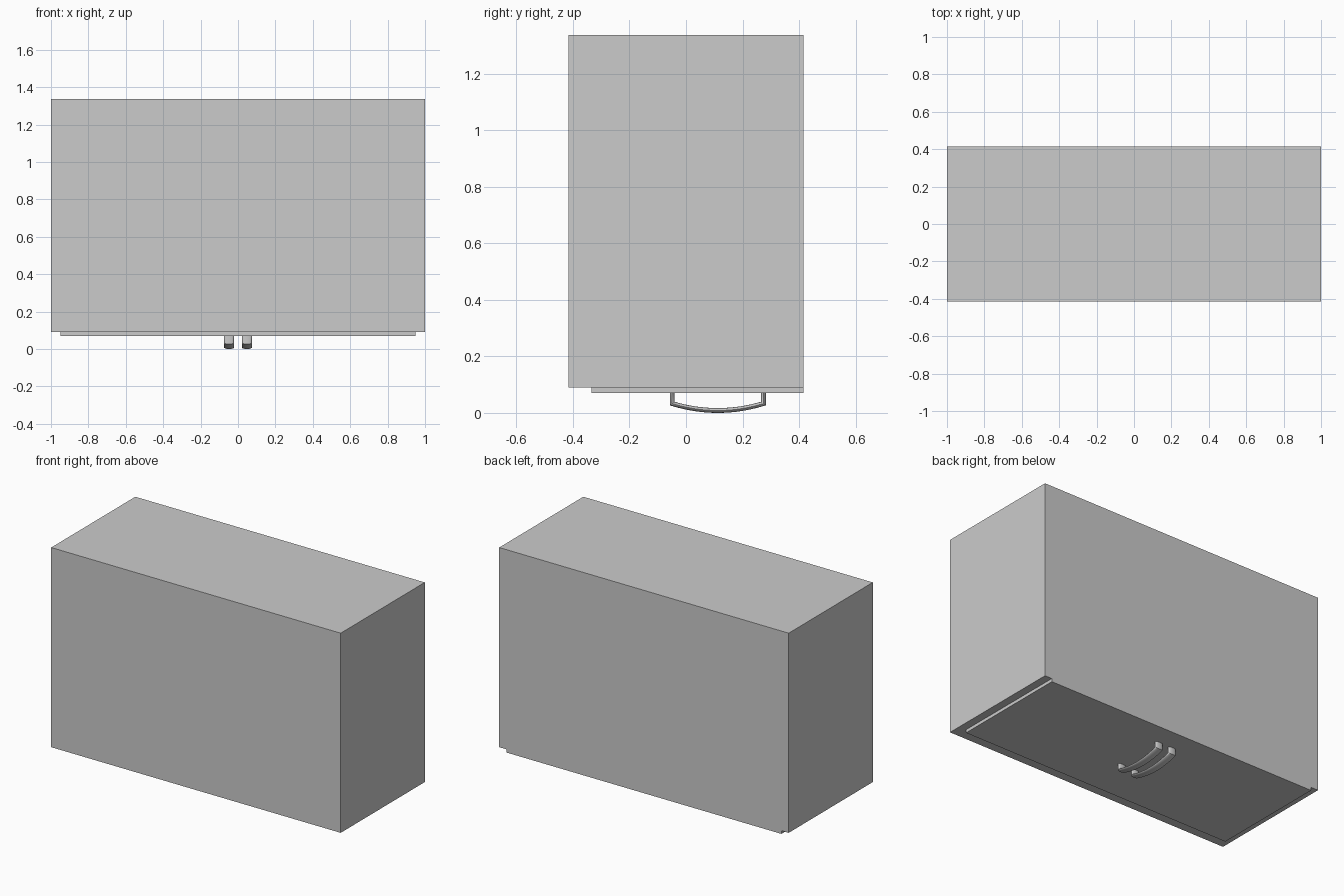
import bpy, bmesh, math
from mathutils import Vector

if "Cube" in bpy.data.objects:
    bpy.data.objects.remove(bpy.data.objects["Cube"])


def box(name, lo, hi):
    bm = bmesh.new()
    bmesh.ops.create_cube(bm, size=1)
    for v in bm.verts:
        v.co = Vector([lo[i] + (v.co[i] + 0.5) * (hi[i] - lo[i]) for i in range(3)])
    return finish(name, bm)


def finish(name, bm):
    bmesh.ops.recalc_face_normals(bm, faces=bm.faces)
    mesh = bpy.data.meshes.new(name)
    bm.to_mesh(mesh)
    bm.free()
    obj = bpy.data.objects.new(name, mesh)
    bpy.context.collection.objects.link(obj)
    return obj


def handle(name, x, width=0.054, thick=0.017, sides=16, steps=14):
    # Path in the YZ plane: leg, bowed grip, leg
    y0, y1, z_end, sag = -0.049, 0.274, 0.033, 0.0245
    path = [Vector((y0, 0.072))]
    for i in range(steps + 1):
        t = i / steps
        path.append(Vector((y0 + (y1 - y0) * t, z_end - sag * 4 * t * (1 - t))))
    path.append(Vector((y1, 0.072)))

    # Oval section swept along the path with mitred corners
    bm = bmesh.new()
    rings = []
    for i, p in enumerate(path):
        a = (p - path[i - 1]).normalized() if i else (path[1] - p).normalized()
        b = (path[i + 1] - p).normalized() if i < len(path) - 1 else a
        t = (a + b).normalized()
        n = Vector((-t.y, t.x)) / t.dot(a)
        ring = []
        for k in range(sides):
            ang = 2 * math.pi * k / sides
            q = p + n * (math.sin(ang) * thick / 2)
            ring.append(bm.verts.new((x + math.cos(ang) * width / 2, q.x, q.y)))
        rings.append(ring)
    for r, s in zip(rings, rings[1:]):
        for k in range(sides):
            j = (k + 1) % sides
            bm.faces.new((r[k], r[j], s[j], s[k]))
    bm.faces.new(rings[0])
    bm.faces.new(rings[-1])
    obj = finish(name, bm)
    bpy.ops.object.select_all(action='DESELECT')
    obj.select_set(True)
    bpy.context.view_layer.objects.active = obj
    bpy.ops.object.shade_smooth_by_angle(angle=math.radians(40))
    return obj


# Cabinet carcass and thin door panel beneath it
box("cabinet_body", (-1, -0.415, 0.09), (1, 0.415, 1.337))
box("door_panel", (-0.95, -0.335, 0.07), (0.95, 0.415, 0.09))

# Pair of bowed pull handles
for side, x in (("left", -0.048), ("right", 0.048)):
    handle(side + "_handle", x)
